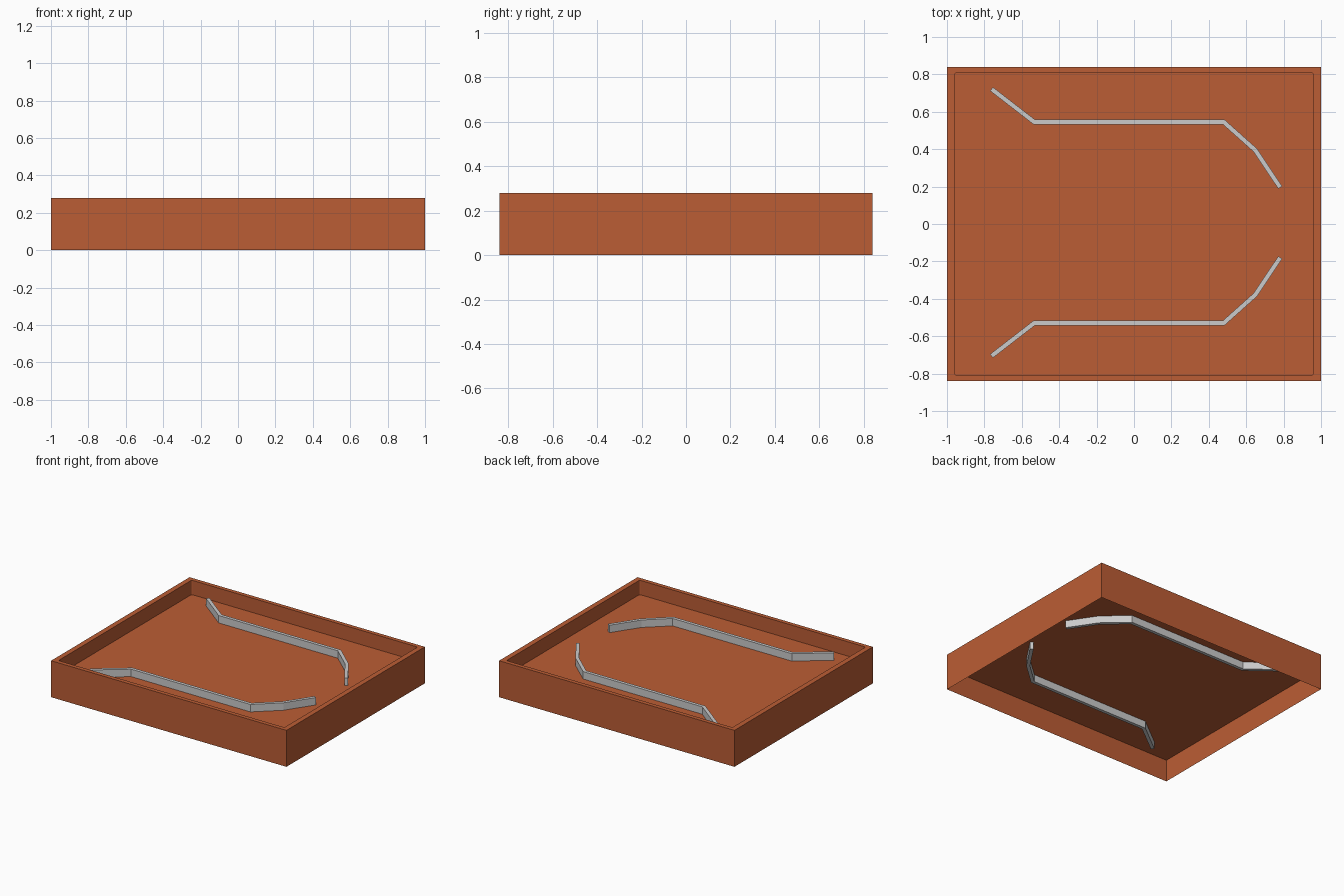
import bpy, bmesh
from mathutils import Vector

if "Cube" in bpy.data.objects:
    bpy.data.objects.remove(bpy.data.objects["Cube"])

W, D, H = 1.0, 0.84, 0.28       # half width, half depth, height of tray
IX, IY = 0.96, 0.808            # inner half sizes
FLOOR_Z = 0.17


def make_object(name, bm, mat=None):
    mesh = bpy.data.meshes.new(name)
    bm.to_mesh(mesh)
    bm.free()
    obj = bpy.data.objects.new(name, mesh)
    bpy.context.collection.objects.link(obj)
    if mat:
        mesh.materials.append(mat)
    return obj


def ring(bm, hx, hy, z):
    return [bm.verts.new((sx * hx, sy * hy, z))
            for sx, sy in ((-1, -1), (1, -1), (1, 1), (-1, 1))]


def bridge(bm, a, b):
    n = len(a)
    for i in range(n):
        j = (i + 1) % n
        bm.faces.new((a[i], a[j], b[j], b[i]))


brown = bpy.data.materials.new("rust_brown")
brown.diffuse_color = (0.50, 0.11, 0.035, 1)
brown.use_nodes = True
brown.node_tree.nodes["Principled BSDF"].inputs["Base Color"].default_value = brown.diffuse_color

# Tray walls: outer skin, flat rim and inner skin down to the floor, open below
bm = bmesh.new()
rings = [ring(bm, W, D, 0), ring(bm, W, D, H),
         ring(bm, IX, IY, H), ring(bm, IX, IY, FLOOR_Z)]
for lower, upper in zip(rings, rings[1:]):
    bridge(bm, lower, upper)
bm.edges.ensure_lookup_table()
inner = set(rings[2] + rings[3])
corners = [e for e in bm.edges if set(e.verts) <= inner
           and abs(e.verts[0].co.z - e.verts[1].co.z) > 0.05]
bmesh.ops.bevel(bm, geom=corners, offset=0.01, segments=3,
                profile=0.5, affect='EDGES')
make_object("tray_walls", bm, brown)

# Raised floor sheet
bm = bmesh.new()
bm.faces.new(ring(bm, W, D, FLOOR_Z))
make_object("tray_floor", bm, brown)


# Bent guide rails: a mitred strip around a path, passing through the floor
def rail(name, path, width, z0, z1):
    pts = [Vector(p) for p in path]
    left, right = [], []
    for i, p in enumerate(pts):
        dirs = []
        if i > 0:
            dirs.append((p - pts[i - 1]).normalized())
        if i < len(pts) - 1:
            dirs.append((pts[i + 1] - p).normalized())
        t = sum(dirs, Vector((0, 0))).normalized()
        off = Vector((-t.y, t.x)) * (width / 2 / t.dot(dirs[0]))
        left.append(p + off)
        right.append(p - off)
    bm = bmesh.new()
    rows = [[bm.verts.new((q.x, q.y, z)) for q, z in
             ((l, z0), (r, z0), (r, z1), (l, z1))]
            for l, r in zip(left, right)]
    for a, b in zip(rows, rows[1:]):
        bridge(bm, a, b)
    bm.faces.new(rows[0])
    bm.faces.new(rows[-1])
    bmesh.ops.recalc_face_normals(bm, faces=bm.faces)
    return make_object(name, bm)


MID_Y = 0.008
PATH = [(-0.762, 0.714), (-0.533, 0.537), (0.48, 0.537),
        (0.648, 0.387), (0.782, 0.187)]
for label, side in (("back", 1), ("front", -1)):
    rail(label + "_rail", [(x, MID_Y + side * y) for x, y in PATH],
         0.025, 0.115, 0.227)
